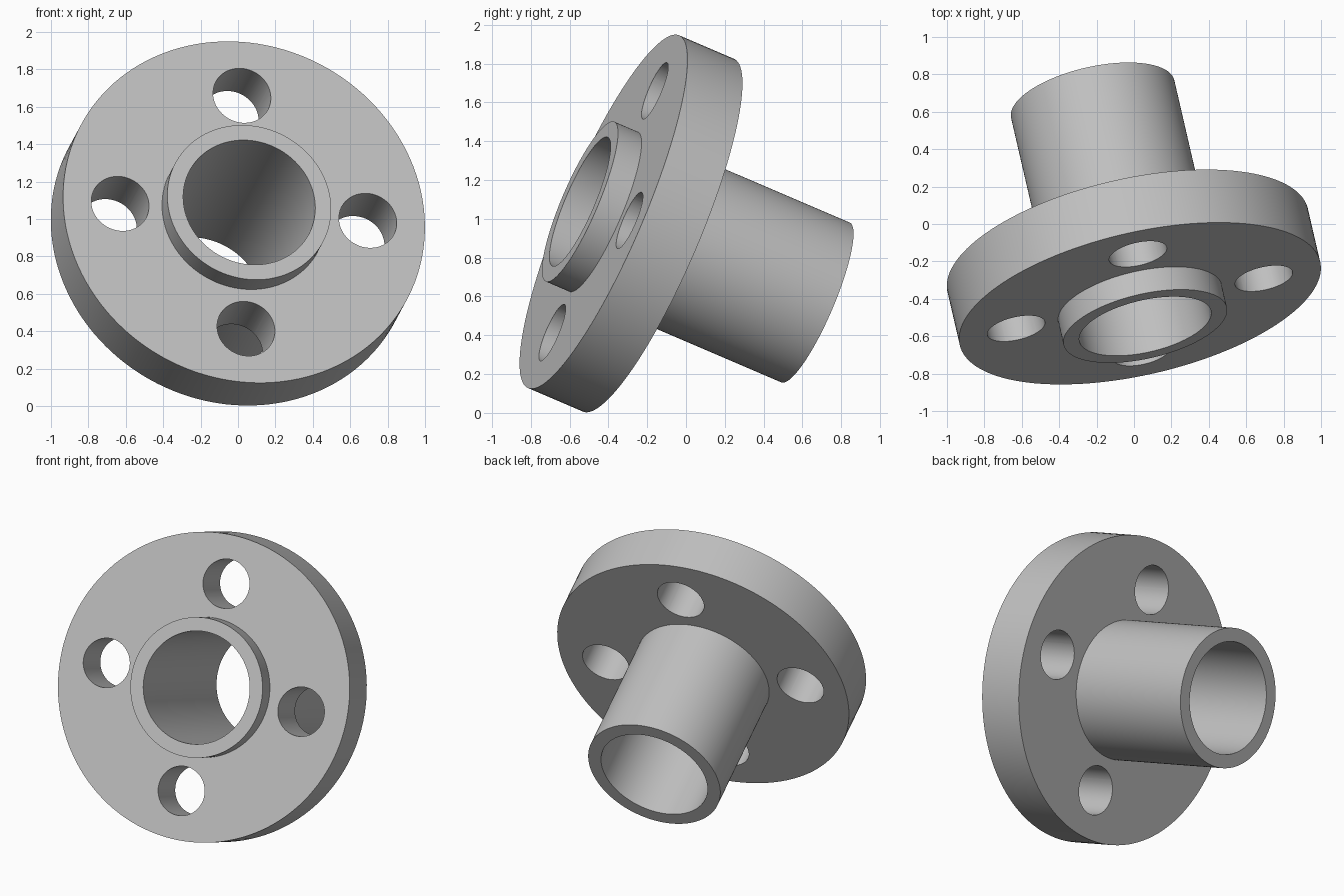
import bpy
import bmesh
import math
from mathutils import Matrix, Vector

cube = bpy.data.objects.get("Cube")
if cube:
    bpy.data.objects.remove(cube, do_unlink=True)

# Dimensions along the pipe axis, measured from the flange front face
FLANGE_R, PIPE_R, BORE_R = 0.989, 0.448, 0.361
BOLT_R, BOLT_CIRCLE = 0.158, 0.677
LIP, THICK, LENGTH = -0.135, 0.315, 1.215
SEGMENTS = 128

# Tilted frame: axis runs backwards through the pipe
axis = Vector((-0.208, 0.899, -0.385)).normalized()
side = Vector((0.658, 0.133, -0.045))
side = (side - axis * side.dot(axis)).normalized()
up = axis.cross(side)
frame = Matrix((side, up, axis)).transposed().to_4x4()
frame.translation = (0.032, -0.425, 1.037)

grey = bpy.data.materials.new("light_grey")
grey.use_nodes = True
colour = (0.53, 0.53, 0.53, 1)
grey.diffuse_color = colour
grey.node_tree.nodes["Principled BSDF"].inputs["Base Color"].default_value = colour


def add_object(name, bm):
    bmesh.ops.recalc_face_normals(bm, faces=bm.faces)
    mesh = bpy.data.meshes.new(name)
    bm.to_mesh(mesh)
    bm.free()
    mesh.materials.append(grey)
    obj = bpy.data.objects.new(name, mesh)
    bpy.context.collection.objects.link(obj)
    obj.matrix_world = frame
    return obj


# Flange, raised lip and pipe: one turned ring profile
profile = [(BORE_R, LIP), (PIPE_R, LIP), (PIPE_R, 0), (FLANGE_R, 0),
           (FLANGE_R, THICK), (PIPE_R, THICK), (PIPE_R, LENGTH), (BORE_R, LENGTH)]
bm = bmesh.new()
verts = [bm.verts.new((r, 0, z)) for r, z in profile]
edges = [bm.edges.new((v, verts[i - 1])) for i, v in enumerate(verts)]
bmesh.ops.spin(bm, geom=verts + edges, cent=(0, 0, 0), axis=(0, 0, 1),
               angle=math.tau, steps=SEGMENTS, use_duplicate=False)
bmesh.ops.remove_doubles(bm, verts=bm.verts, dist=1e-4)
body = add_object("flanged_pipe", bm)

# Four bolt hole cutters
bm = bmesh.new()
for i in range(4):
    a = i * math.pi / 2
    place = Matrix.Translation((BOLT_CIRCLE * math.cos(a), BOLT_CIRCLE * math.sin(a), THICK / 2))
    bmesh.ops.create_cone(bm, cap_ends=True, segments=64, radius1=BOLT_R,
                          radius2=BOLT_R, depth=THICK * 2, matrix=place)
cutter = add_object("bolt_hole_cutter", bm)
cutter.hide_render = True

# Cut the holes, then drop the cutter
cut = body.modifiers.new("bolt_holes", 'BOOLEAN')
cut.operation = 'DIFFERENCE'
cut.solver = 'EXACT'
cut.object = cutter
bpy.ops.object.select_all(action='DESELECT')
body.select_set(True)
bpy.context.view_layer.objects.active = body
bpy.ops.object.modifier_apply(modifier=cut.name)
bpy.data.objects.remove(cutter, do_unlink=True)

# Smooth walls with sharp rims
bpy.ops.object.shade_smooth_by_angle(angle=math.radians(30))
